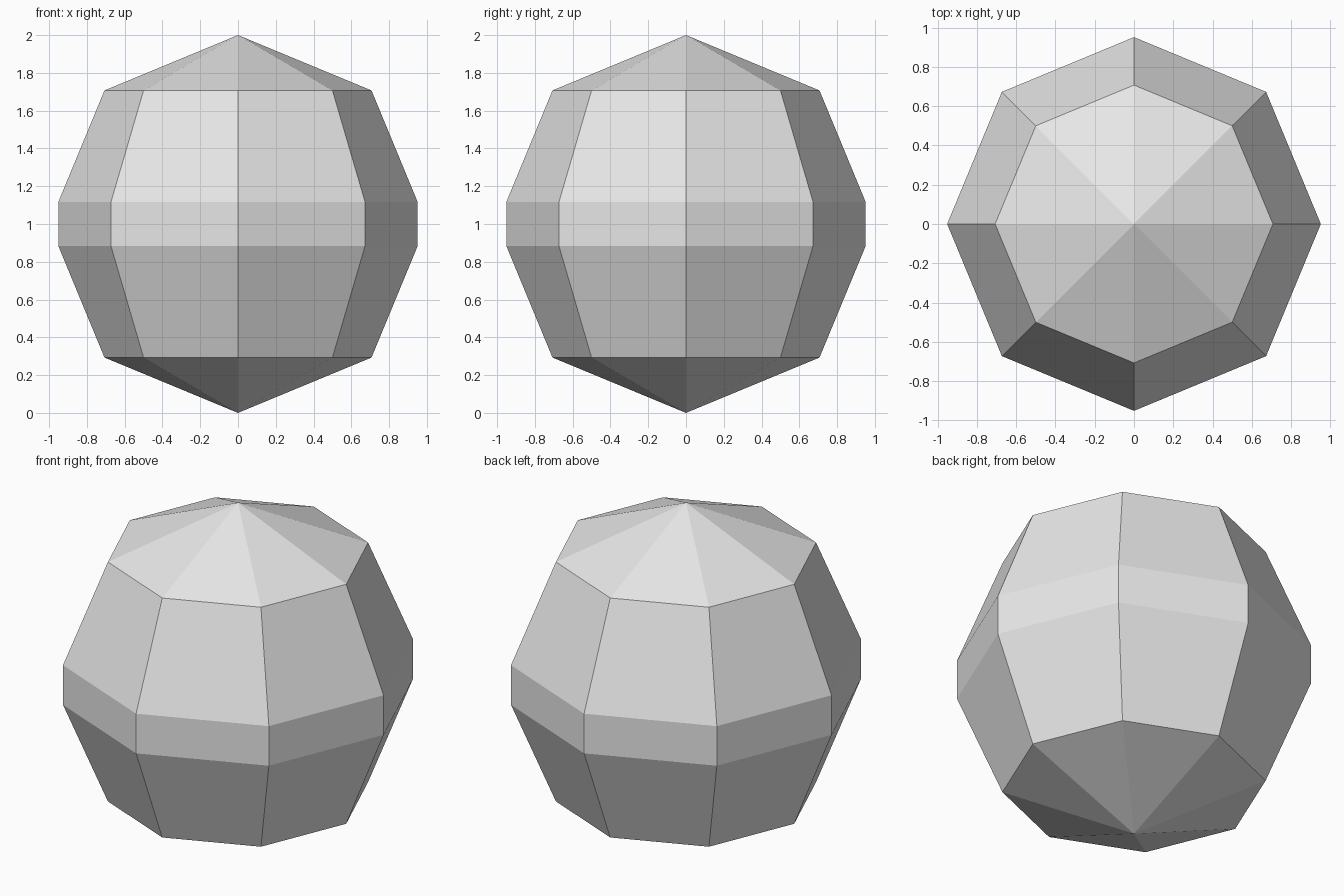
import bpy
import bmesh
from math import cos, sin, tau

cube = bpy.data.objects.get("Cube")
if cube:
    bpy.data.objects.remove(cube, do_unlink=True)

SIDES = 8
# Rings from bottom to top: radius, height
RINGS = [(0.707, 0.293), (0.951, 0.883), (0.951, 1.117), (0.707, 1.707)]

# Plain grey material
grey = bpy.data.materials.new("light_grey")
grey.use_nodes = True
colour = (0.8, 0.8, 0.8, 1)
grey.diffuse_color = colour
grey.node_tree.nodes["Principled BSDF"].inputs["Base Color"].default_value = colour

# Faceted ball with a flat band around the middle
bm = bmesh.new()
rings = [[bm.verts.new((r * cos(tau * i / SIDES), r * sin(tau * i / SIDES), z))
          for i in range(SIDES)] for r, z in RINGS]
bottom = bm.verts.new((0, 0, 0))
top = bm.verts.new((0, 0, 2))

for i in range(SIDES):
    j = (i + 1) % SIDES
    bm.faces.new((bottom, rings[0][j], rings[0][i]))
    for low, high in zip(rings, rings[1:]):
        bm.faces.new((low[i], low[j], high[j], high[i]))
    bm.faces.new((top, rings[-1][i], rings[-1][j]))

mesh = bpy.data.meshes.new("faceted_ball")
bm.to_mesh(mesh)
bm.free()
mesh.materials.append(grey)
ball = bpy.data.objects.new("faceted_ball", mesh)
bpy.context.collection.objects.link(ball)
